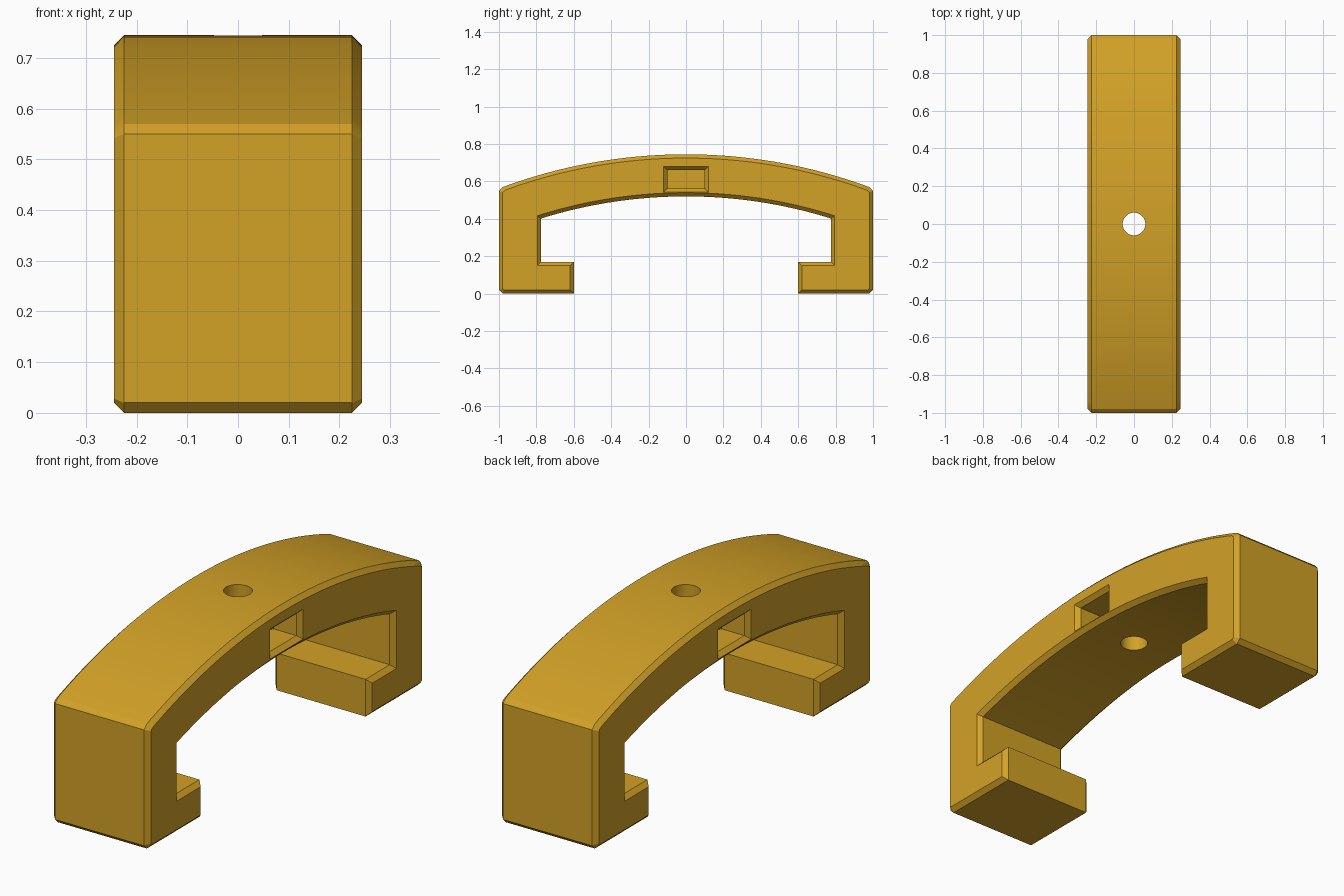
import bpy, bmesh, math
from mathutils import Vector

if "Cube" in bpy.data.objects:
    bpy.data.objects.remove(bpy.data.objects["Cube"])

HALF_W, CH = 0.245, 0.02

mat = bpy.data.materials.new("golden yellow")
mat.diffuse_color = (0.65, 0.36, 0.02, 1)
mat.use_nodes = True
mat.node_tree.nodes["Principled BSDF"].inputs["Base Color"].default_value = mat.diffuse_color


def make_object(name, bm):
    bmesh.ops.recalc_face_normals(bm, faces=bm.faces)
    me = bpy.data.meshes.new(name)
    bm.to_mesh(me)
    bm.free()
    me.materials.append(mat)
    ob = bpy.data.objects.new(name, me)
    bpy.context.collection.objects.link(ob)
    return ob


def loft(name, rings):
    """Skin a list of equal-length point rings and cap both ends."""
    bm = bmesh.new()
    vs = [[bm.verts.new(p) for p in r] for r in rings]
    n = len(vs[0])
    for a, b in zip(vs, vs[1:]):
        for i in range(n):
            j = (i + 1) % n
            bm.faces.new((a[i], a[j], b[j], b[i]))
    bm.faces.new(vs[0])
    bm.faces.new(vs[-1])
    return make_object(name, bm)


def arc(y_end, z_top, z_end, n=48):
    """Shallow arch from -y_end to y_end."""
    s = z_top - z_end
    r = (y_end ** 2 + s ** 2) / (2 * s)
    a = math.asin(y_end / r)
    return [(r * math.sin(a * (2 * i / n - 1)),
             z_top - r + r * math.cos(a * (2 * i / n - 1))) for i in range(n + 1)]


def inset(pts, d):
    """Mitred inward offset of a clockwise outline."""
    out = []
    for i, p in enumerate(pts):
        p = Vector(p)
        e1 = (p - Vector(pts[i - 1])).normalized()
        e2 = (Vector(pts[(i + 1) % len(pts)]) - p).normalized()
        n1, n2 = Vector((e1.y, -e1.x)), Vector((e2.y, -e2.x))
        m = n1 + n2
        out.append(p + m * (2 * d / m.length_squared))
    return out


# Arched body with two inward-hooked legs
left_leg = [(-0.6, 0.17), (-0.6, 0), (-0.98, 0), (-1, 0.02), (-1, 0.55)]
right_leg = [(-y, z) for y, z in reversed(left_leg)]
outline = (left_leg + arc(0.98, 0.745, 0.57) + right_leg + [(0.775, 0.17)]
           + arc(0.775, 0.52, 0.402)[::-1] + [(-0.775, 0.17)])
small = inset(outline, CH)
body = loft("clamp_body", [[(x, y, z) for y, z in o] for x, o in (
    (-HALF_W, small), (-HALF_W + CH, outline), (HALF_W - CH, outline), (HALF_W, small))])


# Side pockets with a bevelled mouth and a pointed inner end
def pocket(side):
    def ring(x, hy, hz, x_mid):
        ys = [(-hy, x), (0, x_mid), (hy, x)]
        pts = [(y, 0.611 - hz, px) for y, px in ys]
        pts += [(y, 0.611 + hz, px) for y, px in reversed(ys)]
        return [(side * px, y, z) for y, z, px in pts]
    return loft("pocket_cutter", [ring(0.265, 0.14, 0.087, 0.265),
                                  ring(0.225, 0.10, 0.05, 0.225),
                                  ring(0.11, 0.10, 0.05, 0.066)])


# Vertical screw hole
bm = bmesh.new()
bmesh.ops.create_cone(bm, cap_ends=True, segments=48, radius1=0.06, radius2=0.06, depth=2)
cutters = [pocket(1), pocket(-1), make_object("hole_cutter", bm)]

bpy.context.view_layer.objects.active = body
body.select_set(True)
for c in cutters:
    m = body.modifiers.new("cut", 'BOOLEAN')
    m.operation, m.solver, m.object = 'DIFFERENCE', 'EXACT', c
    bpy.ops.object.modifier_apply(modifier=m.name)
    bpy.data.objects.remove(c)

bpy.ops.object.shade_smooth_by_angle(angle=math.radians(20))
